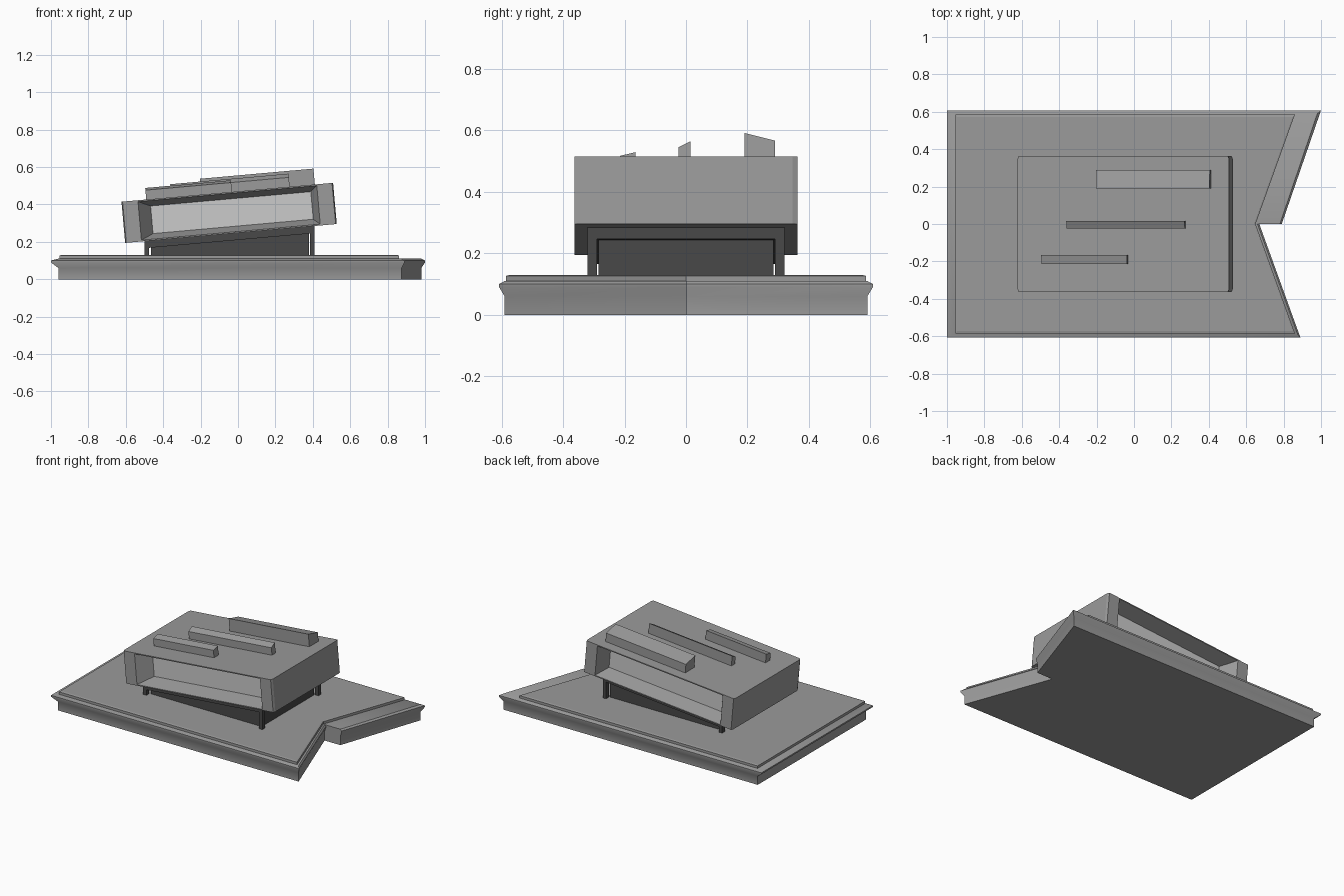
import bpy, bmesh, math
from mathutils import Matrix

if "Cube" in bpy.data.objects:
    bpy.data.objects.remove(bpy.data.objects["Cube"])

TILT = (Matrix.Translation((-0.0475, 0, 0.355))
        @ Matrix.Rotation(-math.radians(5.1), 4, 'Y'))


def paint(name, v):
    mat = bpy.data.materials.new(name)
    mat.diffuse_color = (v, v, v, 1)
    mat.use_nodes = True
    mat.node_tree.nodes["Principled BSDF"].inputs["Base Color"].default_value = mat.diffuse_color
    return mat


MID, DARK, PALE = paint("mid", .325), paint("dark", .065), paint("pale", .8)


def finish(name, bm, mat=MID, matrix=None):
    if matrix is not None:
        bm.transform(matrix)
    bmesh.ops.recalc_face_normals(bm, faces=bm.faces)
    mesh = bpy.data.meshes.new(name)
    bm.to_mesh(mesh)
    bm.free()
    mesh.materials.append(mat)
    obj = bpy.data.objects.new(name, mesh)
    bpy.context.collection.objects.link(obj)
    return obj


def loft(rings):
    """Join equal-length rings of points and cap both ends."""
    bm = bmesh.new()
    rows = [[bm.verts.new(p) for p in ring] for ring in rings]
    n = len(rows[0])
    for a, b in zip(rows, rows[1:]):
        for i in range(n):
            j = (i + 1) % n
            bm.faces.new((a[i], a[j], b[j], b[i]))
    bm.faces.new(rows[0][::-1])
    bm.faces.new(rows[-1])
    bmesh.ops.recalc_face_normals(bm, faces=bm.faces)
    return bm


def stack(outlines):
    return loft([[(x, y, z) for x, y in pts] for pts, z in outlines])


def prism_y(profile, y0, y1):
    return loft([[(x, y, z) for x, z in profile] for y in (y0, y1)])


# Notched base with a flared lip
lip = [(-1, -.608), (.89, -.608), (.67, 0), (.79, 0), (1, .608), (-1, .608)]
body = [(-.96, -.59), (.875, -.59), (.66, 0), (.78, 0), (.98, .59), (-.96, .59)]
base = finish("base", stack([(body, 0), (body, .06), (lip, .09), (lip, .10), (body, .11)]))
base.select_set(True)
bpy.context.view_layer.objects.active = base
bpy.ops.object.shade_smooth_by_angle(angle=math.radians(35))

# Raised deck on the base
deck = [(-.955, -.585), (.86, -.585), (.65, 0), (.86, .585), (-.955, .585)]
deck_top = [(-.945, -.572), (.848, -.572), (.642, 0), (.848, .572), (-.945, .572)]
finish("deck", stack([(deck, .108), (deck, .127), (deck_top, .13)]))


# Support under the tilted body: sloped rim, recessed core, corner legs
def under(x):
    return 0.197 + 0.0889 * (x + 0.6)


def sloped(x0, x1, drop=None):
    low = [(x, .12 if drop is None else under(x) - drop) for x in (x0, x1)]
    return low + [(x1, under(x1)), (x0, under(x0))]


finish("support_rim", prism_y(sloped(-.5, .41, .04), -.32, .32), DARK)
finish("support_core", prism_y(sloped(-.465, .38), -.285, .285), DARK)
for x in (-.5, .385):
    for s in (-1, 1):
        finish("support_leg", prism_y(sloped(x, x + .025), s * .32, s * .29), DARK)

# Tilted body with eased corners and a tapered recess on both long sides
L, W, H, CX, CY = .568, .363, .1105, .006, .016
plan = [(-L + CX, -W), (L - CX, -W), (L, -W + CY), (L, W - CY),
        (L - CX, W), (-L + CX, W), (-L, W - CY), (-L, -W + CY)]
bm = stack([(plan, -H), (plan, H)])
sides = [f for f in bm.faces if abs(f.normal.y) > .99]
for f in sides:
    s = 1 if f.normal.y > 0 else -1
    bmesh.ops.inset_individual(bm, faces=[f], thickness=.01)
    for v in f.verts:
        v.co.x = math.copysign(.48, v.co.x)
    bmesh.ops.inset_individual(bm, faces=[f], thickness=.03)
    for v in f.verts:
        v.co.x = .445 if v.co.x > 0 else -.415
        v.co.y = s * (W - .10)
        v.co.z = math.copysign(.074, v.co.z)
    f.material_index = 1
tilted = finish("body", bm, MID, TILT)
tilted.data.materials.append(PALE)

# Three top bars with slanted tops: x range, y range, heights at each y
for x0, x1, y0, y1, h0, h1 in ((-.14, .47, .19, .29, .085, .06),
                               (-.30, .335, -.025, .015, .05, .07),
                               (-.435, .025, -.215, -.165, .05, .062)):
    ring = [(y0, H - .005), (y1, H - .005), (y1, H + h1), (y0, H + h0)]
    finish("top_bar", loft([[(x, y, z) for y, z in ring] for x in (x0, x1)]), MID, TILT)
